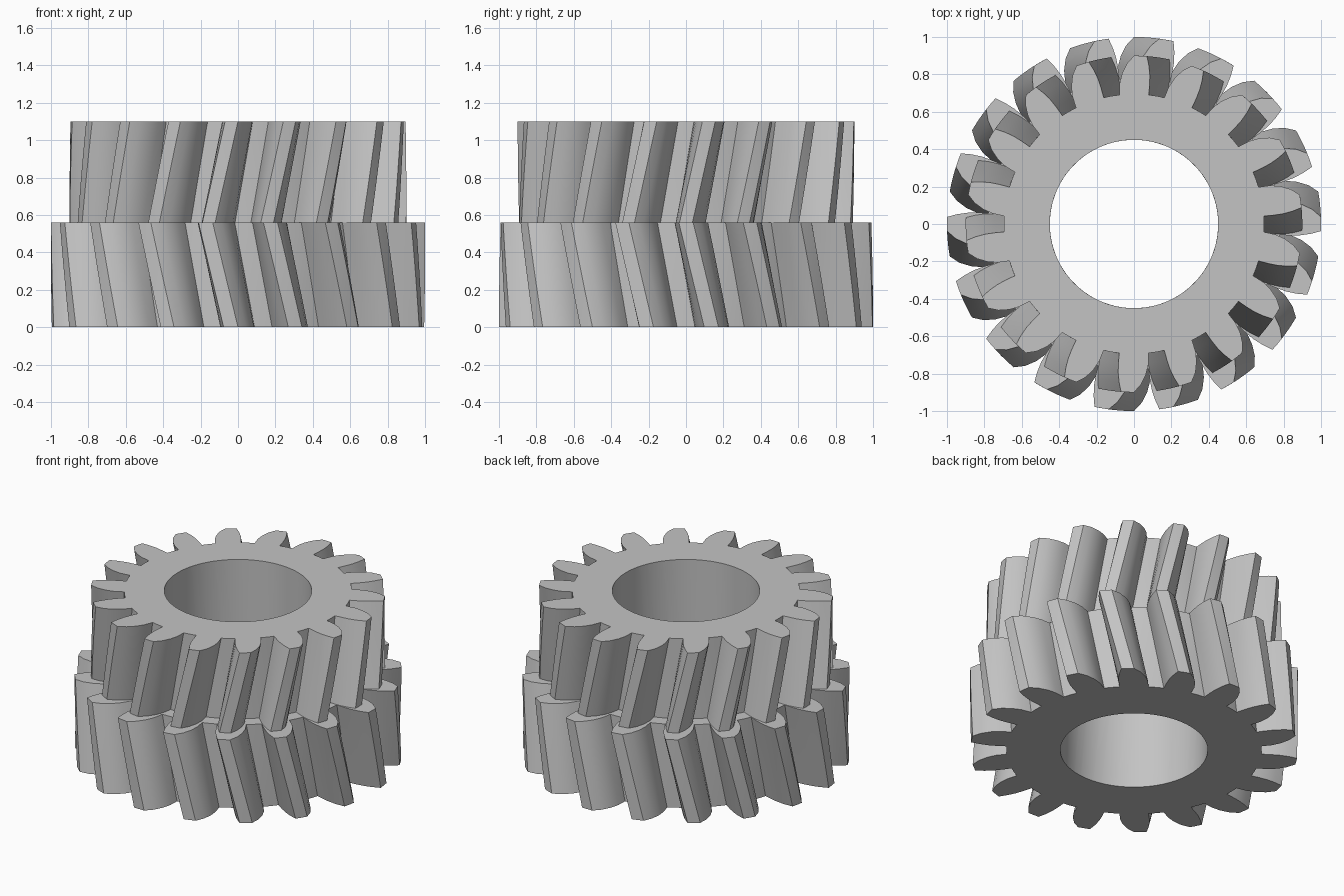
import bpy
import bmesh
from math import cos, sin, radians

cube = bpy.data.objects.get("Cube")
if cube:
    bpy.data.objects.remove(cube, do_unlink=True)

TEETH = 18
BORE = 0.45
TWIST = -7.8      # degrees of helix across each half
LAYERS = 8
PITCH = 360 / TEETH

# One tooth, counterclockwise: (degrees from tooth centre, height fraction)
TOOTH = [(-6.5, 0), (-6.4, 0.25), (-6.1, 0.5), (-5.4, 0.75), (-4.4, 1),
         (-2.2, 1),
         (0, 1), (2.5, 0.8), (4.5, 0.55), (5.8, 0.3), (6.5, 0), (10, 0)]

steel = bpy.data.materials.new("grey_steel")
steel.use_nodes = True
grey = (0.55, 0.55, 0.55, 1)
steel.diffuse_color = grey
steel.node_tree.nodes["Principled BSDF"].inputs["Base Color"].default_value = grey


def ring(bm, points, z, turn):
    """Closed ring of vertices from (angle, radius) pairs."""
    return [bm.verts.new((r * cos(radians(a + turn)), r * sin(radians(a + turn)), z))
            for a, r in points]


def bridge(bm, lower, upper):
    n = len(lower)
    for i in range(n):
        j = (i + 1) % n
        bm.faces.new((lower[i], lower[j], upper[j], upper[i]))


def helical_gear(name, tip, root, z0, z1, turn0, turn1):
    outline = [(90 + k * PITCH + a, root + (tip - root) * h)
               for k in range(TEETH) for a, h in TOOTH]
    hole = [(a, BORE) for a, r in outline]
    bm = bmesh.new()
    outer, inner = [], []
    for s in range(LAYERS + 1):
        t = s / LAYERS
        z, turn = z0 + (z1 - z0) * t, turn0 + (turn1 - turn0) * t
        outer.append(ring(bm, outline, z, turn))
        inner.append(ring(bm, hole, z, turn))
    # Toothed wall and bore wall
    for s in range(LAYERS):
        bridge(bm, outer[s], outer[s + 1])
        bridge(bm, inner[s + 1], inner[s])
    # Flat end faces
    bridge(bm, outer[-1], inner[-1])
    bridge(bm, inner[0], outer[0])
    bmesh.ops.recalc_face_normals(bm, faces=bm.faces)

    mesh = bpy.data.meshes.new(name)
    bm.to_mesh(mesh)
    bm.free()
    mesh.materials.append(steel)
    obj = bpy.data.objects.new(name, mesh)
    bpy.context.collection.objects.link(obj)
    bpy.ops.object.select_all(action="DESELECT")
    obj.select_set(True)
    bpy.context.view_layer.objects.active = obj
    bpy.ops.object.shade_smooth_by_angle(angle=radians(30))
    return obj


# Wide lower gear and narrower upper gear with opposite helix
helical_gear("lower_gear", 1.0, 0.78, 0, 0.56, 0, TWIST)
helical_gear("upper_gear", 0.9, 0.695, 0.56, 1.1, TWIST, 0)
